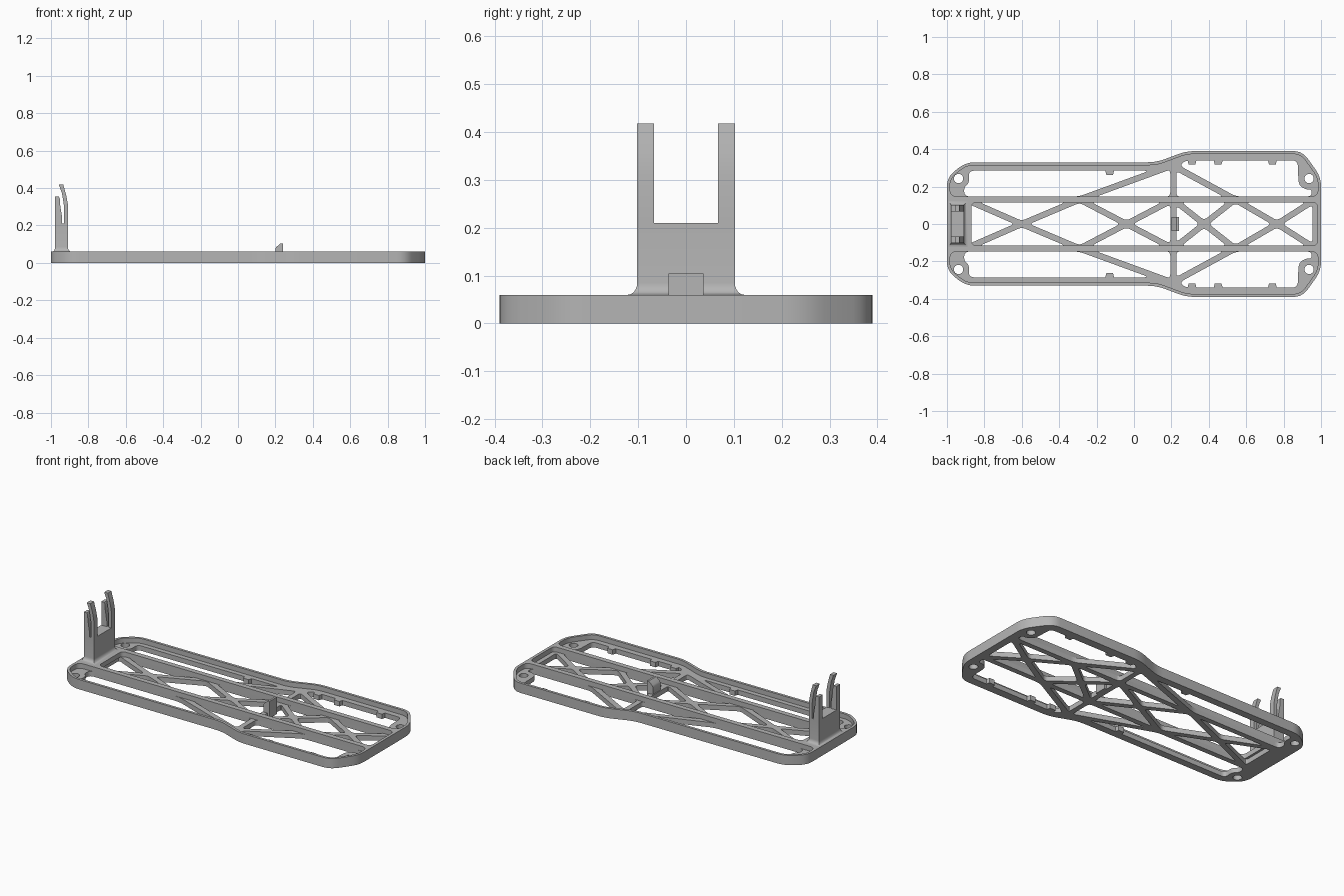
import bpy, bmesh
from math import sin, cos, pi
from mathutils import Vector

cube = bpy.data.objects.get("Cube")
if cube:
    bpy.data.objects.remove(cube, do_unlink=True)

grey = bpy.data.materials.new("plain_grey")
grey.use_nodes = True
color = (0.46, 0.46, 0.46, 1)
grey.diffuse_color = color
grey.node_tree.nodes["Principled BSDF"].inputs["Base Color"].default_value = color

RAIL = 0.131      # rail centre line
HALF = 0.016      # half the width of a bar
LEDGE = 0.03      # height of the lattice
TOP = 0.06        # height of the rim and rails


def inset(points, d):
    """Move every edge of a convex or concave loop inwards by d."""
    pts = [Vector(p) for p in points]
    n = len(pts)
    area = sum(pts[i - 1].cross(pts[i]) for i in range(n))
    side = 1 if area > 0 else -1
    result = []
    for i, p in enumerate(pts):
        a = (p - pts[i - 1]).normalized()
        b = (pts[(i + 1) % n] - p).normalized()
        na, nb = Vector((-a.y, a.x)) * side, Vector((-b.y, b.x)) * side
        result.append(p + (na + nb) * d / (1 + na.dot(nb)))
    return result


def rounded(points, cut, steps=5):
    """Replace each corner with a short curve."""
    pts = [Vector(p) for p in points]
    result = []
    for i, p in enumerate(pts):
        a, b = pts[i - 1] - p, pts[(i + 1) % len(pts)] - p
        s = p + a.normalized() * min(cut, a.length * 0.45)
        e = p + b.normalized() * min(cut, b.length * 0.45)
        for k in range(steps + 1):
            t = k / steps
            result.append(s * (1 - t) ** 2 + p * 2 * t * (1 - t) + e * t * t)
    return result


def flip(points):
    return [(p[0], -p[1]) for p in points]


def finish(obj):
    obj.data.materials.clear()
    obj.data.materials.append(grey)
    bpy.ops.object.select_all(action='DESELECT')
    obj.select_set(True)
    bpy.context.view_layer.objects.active = obj
    bpy.ops.object.shade_smooth_by_angle(angle=0.5)


def plate(name, loops, z0, z1):
    """Flat plate: first loop is the outside, the others are openings."""
    curve = bpy.data.curves.new(name, 'CURVE')
    curve.dimensions, curve.fill_mode = '2D', 'BOTH'
    curve.extrude = (z1 - z0) / 2
    for loop in loops:
        spline = curve.splines.new('POLY')
        spline.points.add(len(loop) - 1)
        for point, p in zip(spline.points, loop):
            point.co = (p[0], p[1], 0, 1)
        spline.use_cyclic_u = True
    obj = bpy.data.objects.new(name, curve)
    bpy.context.collection.objects.link(obj)
    obj.location.z = (z0 + z1) / 2
    bpy.ops.object.select_all(action='DESELECT')
    obj.select_set(True)
    bpy.context.view_layer.objects.active = obj
    bpy.ops.object.convert(target='MESH')
    obj = bpy.context.object
    bm = bmesh.new()
    bm.from_mesh(obj.data)
    bmesh.ops.remove_doubles(bm, verts=bm.verts, dist=0.00005)
    bmesh.ops.recalc_face_normals(bm, faces=bm.faces)
    bm.to_mesh(obj.data)
    bm.free()
    finish(obj)


def loft(name, rings):
    """Solid through a stack of matching rings."""
    bm = bmesh.new()
    rows = [[bm.verts.new(p) for p in ring] for ring in rings]
    bm.faces.new(rows[0])
    bm.faces.new(rows[-1])
    n = len(rows[0])
    for low, high in zip(rows, rows[1:]):
        for i in range(n):
            j = (i + 1) % n
            bm.faces.new((low[i], low[j], high[j], high[i]))
    bmesh.ops.recalc_face_normals(bm, faces=bm.faces)
    mesh = bpy.data.meshes.new(name)
    bm.to_mesh(mesh)
    bm.free()
    obj = bpy.data.objects.new(name, mesh)
    bpy.context.collection.objects.link(obj)
    finish(obj)


def side_profile(name, points, y0, y1):
    loft(name, [[(x, y, z) for x, z in points] for y in (y0, y1)])


def box_ring(x0, x1, y0, y1, z):
    return [(x0, y0, z), (x1, y0, z), (x1, y1, z), (x0, y1, z)]


# Outer outline
half = [(-1, 0.25), (-0.9, 0.33), (0.12, 0.33), (0.28, 0.39), (0.9, 0.39), (1, 0.25)]
outline = rounded(half + flip(half)[::-1], 0.05)

# Rim and long rails
side_recess = rounded(inset([(-1, RAIL)] + half + [(1, RAIL)], HALF), 0.04)
end = 0.982
rail_in = RAIL - HALF
centre_recess = rounded([(-0.87, -rail_in), (end, -rail_in), (end, rail_in), (-0.87, rail_in)], 0.03)
plate("rim_and_rails", [outline, side_recess, flip(side_recess), centre_recess], LEDGE, TOP)

# Lattice openings between the rails
a, b, c, d, e = -0.9, -0.29, 0.21, 0.54, 0.97
x1, x2, x3, x4 = -0.6, -0.04, 0.375, 0.765
middle = [
    [(a, -RAIL), (x1, 0), (a, RAIL)],
    [(x1, 0), (b, -RAIL), (x2, 0), (b, RAIL)],
    [(x2, 0), (c, -RAIL), (c, RAIL)],
    [(c, -RAIL), (x3, 0), (c, RAIL)],
    [(x3, 0), (d, -RAIL), (x4, 0), (d, RAIL)],
    [(x4, 0), (e, -RAIL), (e, RAIL)],
]
# Openings repeated on both sides
upper = [[(p, RAIL), (x, 0), (q, RAIL)]
         for p, x, q in ((a, x1, b), (b, x2, c), (c, x3, d), (d, x4, e))]
upper += [[(b, RAIL), (c, RAIL), (c, 0.314)], [(c, RAIL), (d, RAIL), (c, 0.31)]]
rail_out = RAIL + HALF
large = [
    [(-0.885, 0.285), (-0.88, 0.22), (-0.91, 0.195), (-0.905, rail_out),
     (-0.295, rail_out), (0.083, 0.285)],
    [(0.245, 0.311), (0.275, 0.34), (0.875, 0.34), (0.88, 0.21), (0.915, 0.185),
     (0.95, 0.185), (0.95, rail_out), (0.546, rail_out)],
]
openings = [rounded(inset(p, HALF), 0.022) for p in middle]
sided = [rounded(inset(p, HALF), 0.022) for p in upper]
sided += [rounded(p, 0.03) for p in large]
# Corner screw holes
for x in (-0.938, 0.936):
    sided.append([(x + 0.025 * cos(t * pi / 12), 0.243 + 0.025 * sin(t * pi / 12))
                  for t in range(24)])
openings += sided + [flip(p) for p in sided]
plate("lattice", [outline] + openings, 0, LEDGE)

# Small tabs on the inner ledge
for x, y in ((-0.13, 0.285), (0.31, 0.34), (0.45, 0.34), (0.74, 0.34)):
    for s in (1, -1):
        rings = [[(x - 0.025, s * (y + 0.005), z), (x + 0.025, s * (y + 0.005), z),
                  (x + 0.018, s * (y - 0.022), z), (x - 0.018, s * (y - 0.022), z)]
                 for z in (0, LEDGE)]
        loft("ledge_tab", rings)

# Clip tower with a flared foot
rings = []
for k in range(6):
    t = k / 5 * pi / 2
    g = 0.02 * (1 - sin(t))
    rings.append(box_ring(-0.978 - g * 0.7, -0.91 + g, -0.102 - g, 0.102 + g,
                          TOP + 0.025 * (1 - cos(t))))
rings.append(box_ring(-0.978, -0.91, -0.102, 0.102, 0.21))
loft("clip_tower", rings)

# Forked prongs
back = [(-0.978, 0.21), (-0.94, 0.21), (-0.94, 0.24), (-0.951, 0.31),
        (-0.953, 0.345), (-0.958, 0.355), (-0.978, 0.355)]
arm = [(-0.93, 0.21), (-0.91, 0.21), (-0.91, 0.315), (-0.918, 0.36), (-0.934, 0.418),
       (-0.958, 0.418), (-0.942, 0.375), (-0.934, 0.33), (-0.93, 0.3)]
for side, y0, y1 in (("left", 0.067, 0.102), ("right", -0.102, -0.067)):
    side_profile(side + "_prong_back", back, y0, y1)
    side_profile(side + "_prong_arm", arm, y0, y1)

# Central stop on the cross bar
side_profile("central_stop", [(0.2, 0), (0.24, 0), (0.24, 0.105), (0.228, 0.105),
                              (0.205, 0.085), (0.2, 0.075)], -0.037, 0.037)
